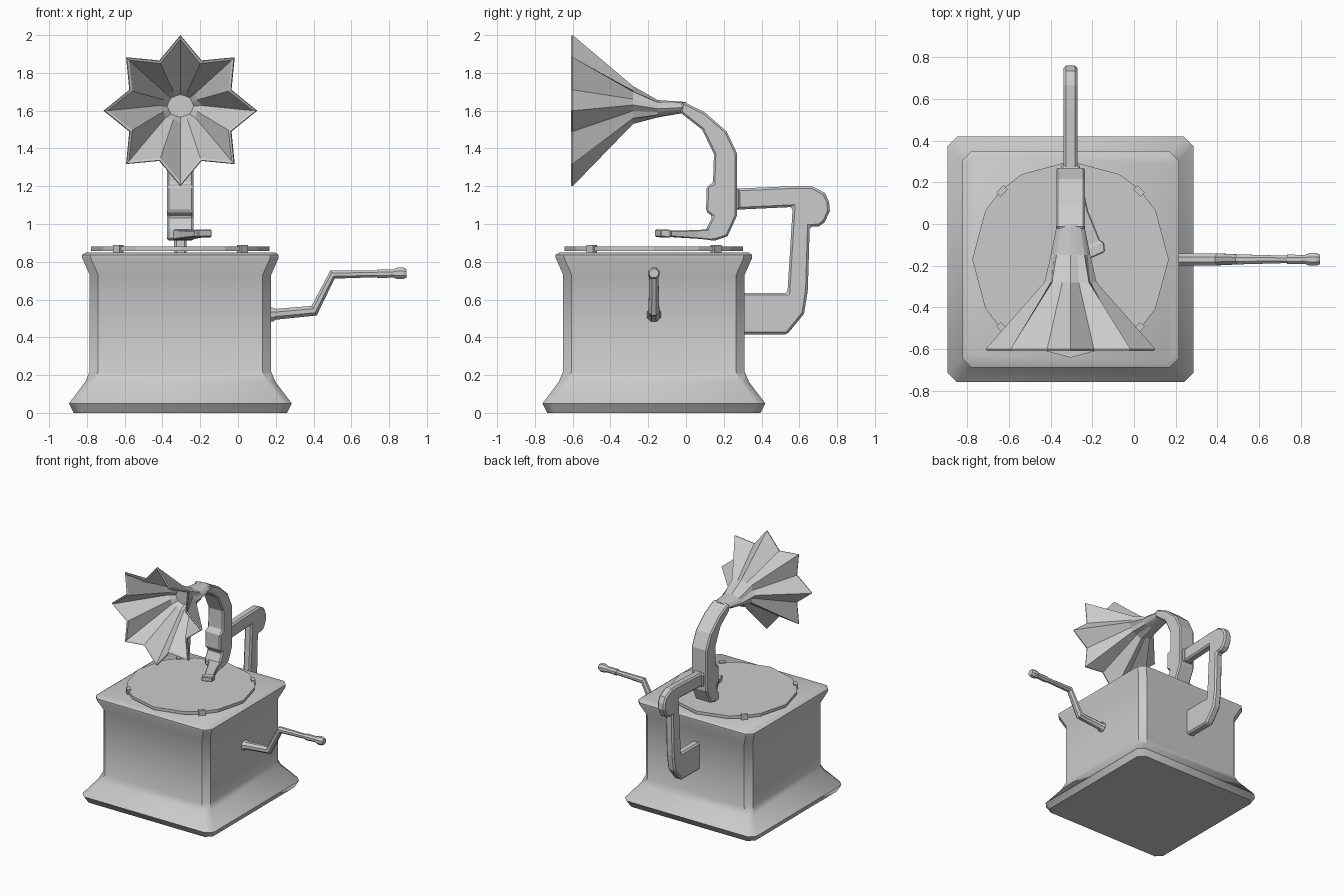
import bpy, bmesh
from math import sin, cos, pi, radians
from mathutils import Vector

if "Cube" in bpy.data.objects:
    bpy.data.objects.remove(bpy.data.objects["Cube"])

CX, CY = -0.305, -0.17     # centre of the cabinet


def finish(name, bm, bevel=0.0, smooth=None):
    bmesh.ops.recalc_face_normals(bm, faces=bm.faces)
    me = bpy.data.meshes.new(name)
    bm.to_mesh(me)
    bm.free()
    ob = bpy.data.objects.new(name, me)
    bpy.context.collection.objects.link(ob)
    if bevel:
        mod = ob.modifiers.new("bevel", 'BEVEL')
        mod.width = bevel
        mod.segments = 1
        mod.limit_method = 'ANGLE'
        mod.angle_limit = radians(50)
    if smooth:
        bpy.ops.object.select_all(action='DESELECT')
        ob.select_set(True)
        bpy.context.view_layer.objects.active = ob
        bpy.ops.object.shade_smooth_by_angle(angle=radians(smooth))
    return ob


def loft(name, rings, caps=True, **kw):
    """Skin a list of equally sized point loops."""
    bm = bmesh.new()
    loops = [[bm.verts.new(p) for p in ring] for ring in rings]
    n = len(loops[0])
    for a, b in zip(loops, loops[1:]):
        for i in range(n):
            j = (i + 1) % n
            bm.faces.new((a[i], a[j], b[j], b[i]))
    if caps:
        bm.faces.new(loops[0])
        bm.faces.new(loops[-1])
    return finish(name, bm, **kw)


def slab(name, outline, half, bevel):
    """Extrude a side outline (y, z) across x."""
    return loft(name, [[(CX + s * half, y, z) for y, z in outline] for s in (-1, 1)],
                bevel=bevel)


def square(h, z, c=0.045):
    """Square loop with cut corners."""
    k = h - c
    pts = [(h, -k), (h, k), (k, h), (-k, h), (-h, k), (-h, -k), (-k, -h), (k, -h)]
    return [(CX + x, CY + y, z) for x, y in pts]


# cabinet with flared foot and lip
loft("cabinet", [square(h, z) for h, z in [
    (0.565, 0), (0.59, 0.05), (0.503, 0.165), (0.48, 0.22), (0.48, 0.73),
    (0.52, 0.82), (0.52, 0.837), (0.50, 0.85)]], smooth=40)

# turntable disc
angles = [q + a for q in (0, 90, 180, 270) for a in (0, 30, 45, 60)]
loft("turntable", [[(CX + 0.472 * cos(radians(a)), CY + 0.472 * sin(radians(a)), z)
                    for a in angles] for z in (0.857, 0.88)])

# clips around the disc
for k in range(4):
    a = pi / 4 + k * pi / 2
    u, v = Vector((cos(a), sin(a), 0)), Vector((-sin(a), cos(a), 0))
    c = Vector((CX, CY, 0)) + u * 0.465
    loft("turntable_clip", [[c + u * s * 0.015 + v * t * 0.025 + Vector((0, 0, z))
                             for s, t in ((-1, -1), (1, -1), (1, 1), (-1, 1))]
                            for z in (0.848, 0.89)])

# curved horn pipe with sound box at its foot
slab("horn_pipe", [
    (-0.03, 1.59), (0.085, 1.50), (0.148, 1.37), (0.143, 1.215), (0.11, 1.20),
    (0.106, 1.066), (0.14, 1.04), (0.105, 0.97), (0.105, 0.916), (0.153, 0.912),
    (0.22, 0.935), (0.27, 1.045), (0.27, 1.374), (0.215, 1.49), (0.10, 1.59),
    (-0.02, 1.65)], 0.07, 0.01)


# fluted eight-pointed horn: outside, rim, then inside
def star(y, z, rx, rz, notch):
    ring = []
    for i in range(16):
        f = notch if i % 2 else 1
        a = i * pi / 8
        ring.append((CX + f * rx * sin(a), y, z + f * rz * cos(a)))
    return ring


loft("horn", [star(0.0, 1.618, 0.065, 0.028, 1), star(-0.15, 1.61, 0.095, 0.046, 0.93),
              star(-0.28, 1.63, 0.125, 0.10, 0.82), star(-0.60, 1.60, 0.407, 0.40, 0.72),
              star(-0.61, 1.60, 0.40, 0.395, 0.72), star(-0.605, 1.60, 0.385, 0.378, 0.715),
              star(-0.30, 1.627, 0.115, 0.095, 0.82), star(-0.26, 1.625, 0.07, 0.06, 0.95)])


# tone arm swinging over the disc
def bar(x, y, w, z0, z1, skew=0.0):
    return [(x - w, y - skew, z0), (x + w, y + skew, z0),
            (x + w, y + skew, z1), (x - w, y - skew, z1)]


loft("tone_arm", [bar(-0.305, 0.15, 0.066, 0.914, 0.975), bar(-0.265, 0.06, 0.045, 0.922, 0.968),
                  bar(-0.195, -0.09, 0.032, 0.932, 0.964, 0.012),
                  bar(-0.187, -0.105, 0.043, 0.928, 0.97, 0.017),
                  bar(-0.175, -0.15, 0.036, 0.932, 0.97, 0.016)], bevel=0.005)

# rear bracket carrying the horn
slab("rear_bracket", [
    (0.25, 1.075), (0.565, 1.09), (0.537, 0.635), (0.28, 0.635), (0.28, 0.415),
    (0.535, 0.415), (0.625, 0.525), (0.645, 0.65), (0.655, 0.985), (0.705, 0.988),
    (0.735, 1.01), (0.762, 1.07), (0.757, 1.12), (0.735, 1.165), (0.667, 1.20),
    (0.56, 1.20), (0.25, 1.187)], 0.033, 0.012)
slab("bracket_collar", [(0.25, 1.07), (0.285, 1.08), (0.285, 1.18), (0.25, 1.20)], 0.045, 0.008)


# crank: eight-sided sections along a bent path in x, z
def section(x, z, r, tilt=0.0):
    ring = []
    for i in range(8):
        a = (i + 0.5) * pi / 4
        up = r * sin(a)
        ring.append((x - up * sin(tilt), CY + r * cos(a), z + up * cos(tilt)))
    return ring


loft("crank", [section(0.16, 0.52, 0.04), section(0.185, 0.52, 0.04), section(0.20, 0.522, 0.031),
               section(0.403, 0.541, 0.031, 0.5), section(0.50, 0.732, 0.026, 0.5),
               section(0.74, 0.736, 0.019)], smooth=30)
loft("crank_handle", [section(0.735, 0.736, 0.025), section(0.82, 0.738, 0.023),
                      section(0.845, 0.739, 0.033), section(0.875, 0.739, 0.033),
                      section(0.893, 0.739, 0.025)])
